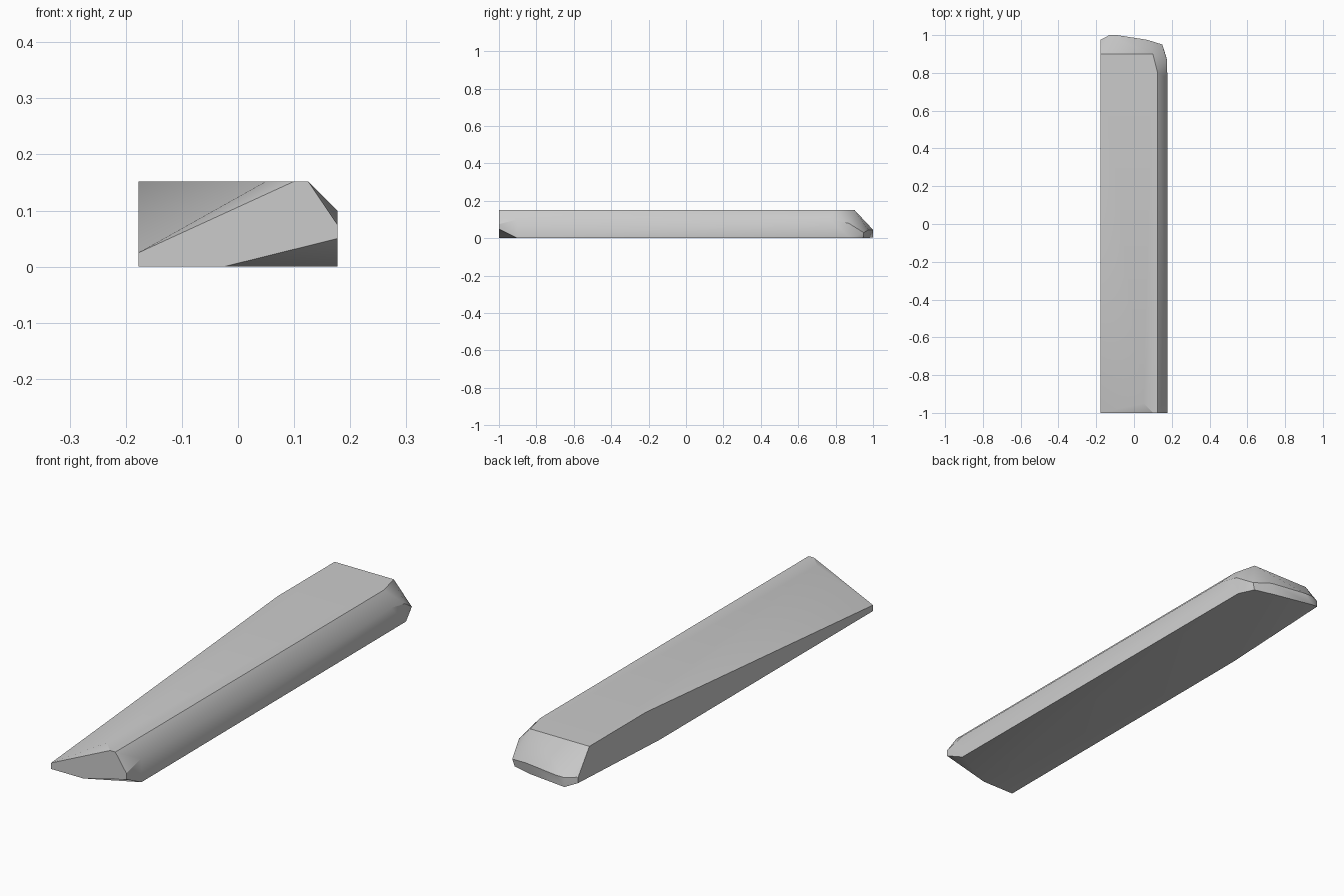
import bpy
import bmesh

if "Cube" in bpy.data.objects:
    bpy.data.objects.remove(bpy.data.objects["Cube"], do_unlink=True)

W = 0.177    # half width
H = 0.152    # thickness

# Worn front end, with the tip sloping down on one side
front_end = [(-W, -1, 0.025), (0.1, -1, H), (0.125, -1, H), (W, -1, 0.075),
             (W, -1, 0.05), (-0.025, -1, 0), (-W, -1, 0), (0.05, -0.95, H)]
# Chamfer, start of the worn slope and the underside
body = [(W, -0.9, 0.1), (W, -0.9, 0), (-W, 0.52, H), (-W, 0.43, 0),
        (0.125, 0.8, H), (W, 0.77, 0.1)]
# Rounded, bevelled back end
back_end = [(-W, 0.9, H), (0.1, 0.9, H), (0.174, 0.87, 0.08), (0.172, 0.88, 0),
            (0.15, 0.95, 0.03), (0.14, 0.947, 0), (0.07, 0.975, 0.045),
            (0.05, 0.97, 0), (-0.09, 1, 0.045), (-0.13, 1, 0.045),
            (-0.13, 1, 0.005), (-W, 0.975, 0.05), (-W, 0.975, 0.025)]

# Wrap one solid plank around the corner points
bm = bmesh.new()
for p in front_end + body + back_end:
    bm.verts.new(p)
hull = bmesh.ops.convex_hull(bm, input=bm.verts)
loose = [g for g in hull["geom_interior"] if isinstance(g, bmesh.types.BMVert)]
bmesh.ops.delete(bm, geom=loose, context="VERTS")
bmesh.ops.dissolve_limit(bm, angle_limit=0.01, verts=bm.verts, edges=bm.edges)
bmesh.ops.recalc_face_normals(bm, faces=bm.faces)

# Soft shading, keeping corners crisp apart from the chamfer's lower edge
for f in bm.faces:
    f.smooth = True
for e in bm.edges:
    chamfer = all(v.co.x > 0.17 and 0.09 < v.co.z < 0.11 for v in e.verts)
    e.smooth = chamfer or e.calc_face_angle(0) < 0.52

mesh = bpy.data.meshes.new("plank")
bm.to_mesh(mesh)
bm.free()
plank = bpy.data.objects.new("plank", mesh)
bpy.context.collection.objects.link(plank)

# Plain grey
grey = bpy.data.materials.new("light grey")
grey.use_nodes = True
grey.diffuse_color = (0.6, 0.6, 0.6, 1)
grey.node_tree.nodes["Principled BSDF"].inputs["Base Color"].default_value = (0.6, 0.6, 0.6, 1)
mesh.materials.append(grey)
